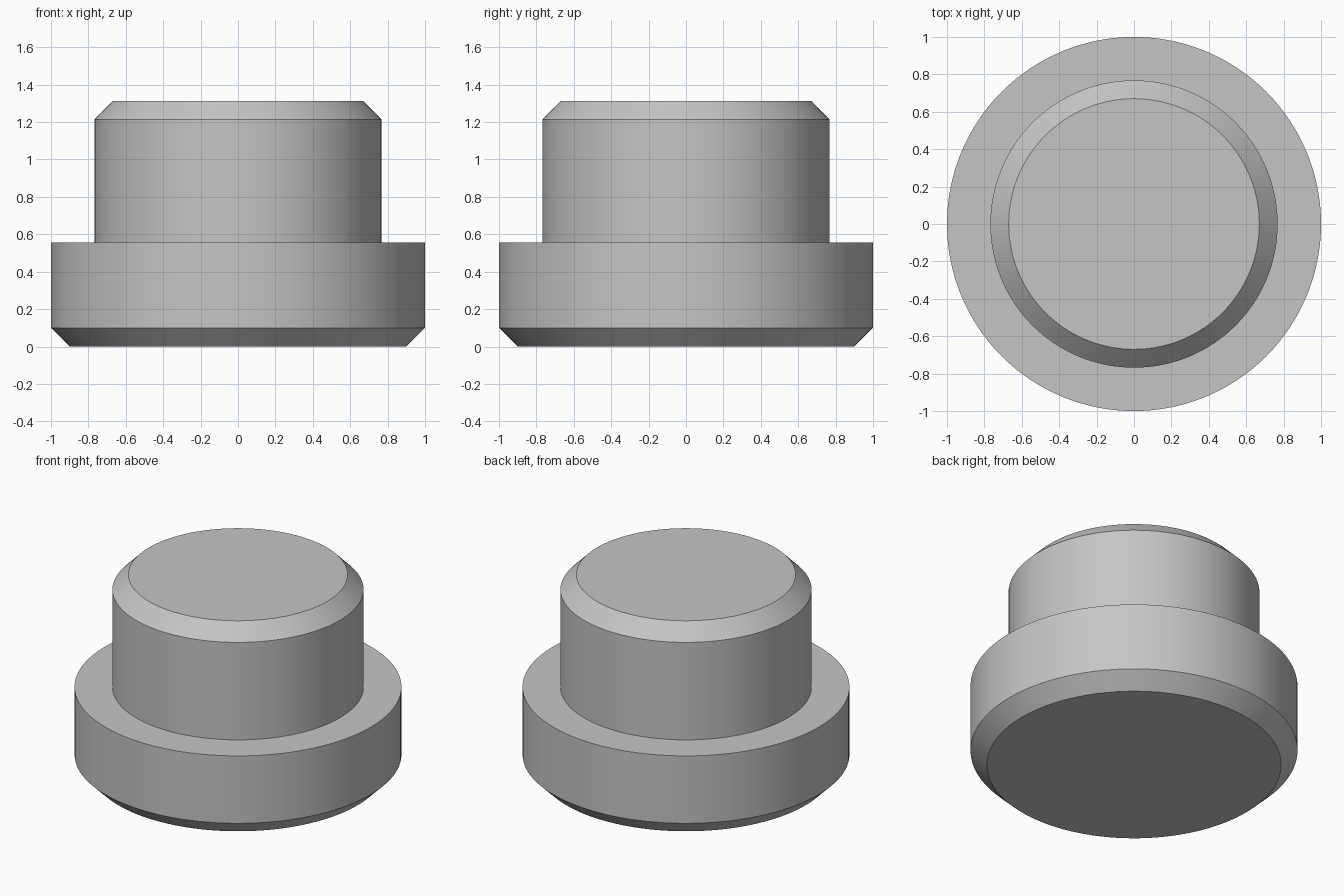
import bpy
import bmesh
import math

cube = bpy.data.objects.get("Cube")
if cube:
    bpy.data.objects.remove(cube, do_unlink=True)

SEGMENTS = 128

# Plain grey metal
grey = bpy.data.materials.new("grey_metal")
colour = (0.56, 0.56, 0.56, 1)
grey.diffuse_color = colour
grey.use_nodes = True
grey.node_tree.nodes["Principled BSDF"].inputs["Base Color"].default_value = colour


def lathe(name, profile):
    """Turn a (radius, height) profile about z and cap both ends."""
    bm = bmesh.new()
    rings = []
    for radius, z in profile:
        ring = bmesh.ops.create_circle(bm, segments=SEGMENTS, radius=radius)["verts"]
        for v in ring:
            v.co.z = z
        rings.append(ring)
    for low, high in zip(rings, rings[1:]):
        for i in range(SEGMENTS):
            j = (i + 1) % SEGMENTS
            bm.faces.new((low[i], low[j], high[j], high[i]))
    bm.faces.new(rings[0])
    bm.faces.new(rings[-1])
    bmesh.ops.recalc_face_normals(bm, faces=bm.faces)
    mesh = bpy.data.meshes.new(name)
    bm.to_mesh(mesh)
    bm.free()
    mesh.materials.append(grey)
    obj = bpy.data.objects.new(name, mesh)
    bpy.context.collection.objects.link(obj)
    bpy.ops.object.select_all(action="DESELECT")
    obj.select_set(True)
    bpy.context.view_layer.objects.active = obj
    bpy.ops.object.shade_smooth_by_angle(angle=math.radians(30))
    return obj


# Stepped plug: chamfered flange below, narrower chamfered boss above
lathe("flanged_plug", [
    (0.9, 0), (1, 0.1), (1, 0.555),
    (0.768, 0.555), (0.768, 1.213), (0.67, 1.313),
])
